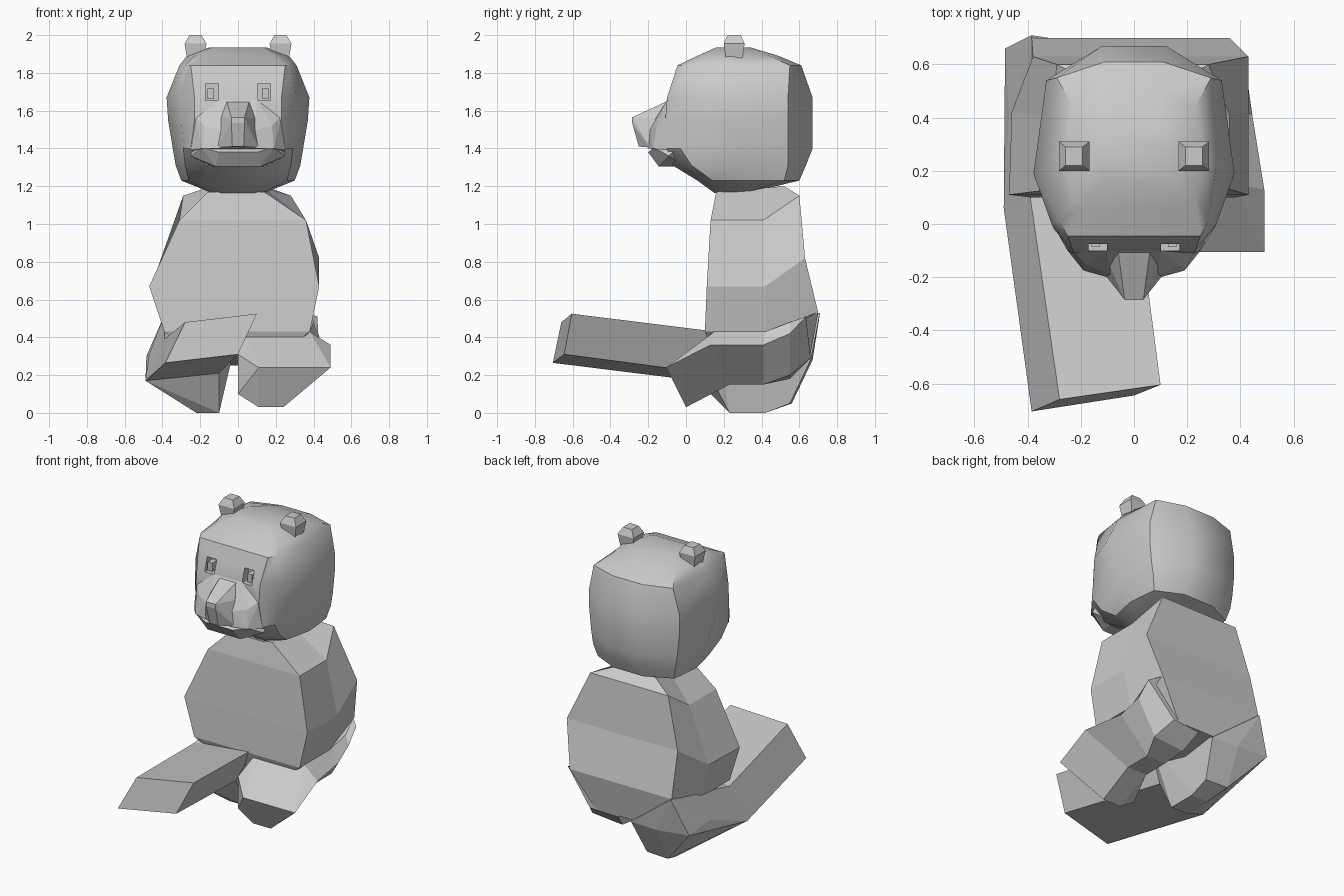
import bpy, bmesh
from math import radians

def finish(name, bm):
    bmesh.ops.recalc_face_normals(bm, faces=bm.faces)
    me = bpy.data.meshes.new(name)
    bm.to_mesh(me)
    bm.free()
    ob = bpy.data.objects.new(name, me)
    bpy.context.collection.objects.link(ob)
    return ob

def hull(name, pts):
    """Faceted convex block around a few corner points."""
    bm = bmesh.new()
    vs = [bm.verts.new(p) for p in pts]
    r = bmesh.ops.convex_hull(bm, input=vs)
    junk = {v for v in r["geom_interior"] + r["geom_unused"]
            if isinstance(v, bmesh.types.BMVert) and v.is_valid}
    bmesh.ops.delete(bm, geom=list(junk), context='VERTS')
    bmesh.ops.dissolve_limit(bm, angle_limit=radians(3), verts=bm.verts, edges=bm.edges)
    return finish(name, bm)

def loft(name, rings):
    """Skin closed rings of equal length and cap both ends."""
    bm = bmesh.new()
    vr = [[bm.verts.new(p) for p in r] for r in rings]
    n = len(rings[0])
    for a, b in zip(vr, vr[1:]):
        for i in range(n):
            bm.faces.new((a[i], a[(i+1) % n], b[(i+1) % n], b[i]))
    bm.faces.new(vr[0])
    bm.faces.new(vr[-1])
    return finish(name, bm)

def both(pts):
    return [(s*x, y, z) for x, y, z in pts for s in (1, -1)]

def box(name, c, d):
    return hull(name, [(c[0]+i*d[0]/2, c[1]+j*d[1]/2, c[2]+k*d[2]/2)
                       for i in (-1, 1) for j in (-1, 1) for k in (-1, 1)])

# torso: front, middle and back pairs as (left x, right x, y, z)
torso = [
    [(-.16, .14, .16, 1.17), (-.14, .14, .38, 1.19), (-.14, .14, .52, 1.2)],
    [(-.31, .36, .13, 1.02), (-.31, .36, .41, 1.02), (-.29, .28, .60, 1.15)],
    [(-.47, .43, .11, .67), (-.46, .43, .42, .67), (-.38, .43, .63, .82)],
    [(-.39, .38, .10, .43), (-.39, .38, .42, .43), (-.385, .36, .70, .53)],
    [(-.20, .22, .15, .30), (-.20, .22, .42, .25), (-.20, .20, .655, .29)]]
loft("torso", [[(r, y, z) for l, r, y, z in t] + [(l, y, z) for l, r, y, z in t[::-1]]
               for t in torso])

# stretched leg: slab plus the thigh behind it
knee = [(-.49, .06, .17), (-.39, .10, .39), (0, .16, .43), (-.10, .12, .21)]
loft("stretched_leg", [[(-.385, -.705, .265), (-.28, -.66, .48),
                        (.10, -.605, .525), (0, -.645, .31)], knee])
hull("stretched_thigh", knee + [
    (-.22, .23, 0), (-.10, .23, 0), (-.22, .42, 0), (-.10, .42, 0),
    (-.47, .42, .31), (-.40, .42, .44), (-.485, .66, .30), (-.385, .71, .53),
    (-.26, .56, .05), (-.10, .55, .05), (-.06, .66, .28), (-.25, .67, .28)])

# bent leg: shin in front, thigh behind
hull("bent_leg", [(.11, -.105, .24), (.49, -.105, .24), (.49, .13, .36), (.38, .15, .43),
                  (.04, .15, .43), (0, 0, .31), (0, 0, .10), (.11, 0, .03), (.24, 0, .03),
                  (.24, .23, .15), (.10, .23, .15)])
loft("bent_thigh", [
    [(.38, .15, .43), (.49, .13, .36), (.24, .23, .15), (.10, .23, .15), (.04, .15, .43)],
    [(.38, .42, .43), (.445, .41, .36), (.24, .41, .15), (.10, .41, .15), (.04, .42, .43)],
    [(.40, .55, .48), (.425, .55, .42), (.30, .55, .20), (.08, .55, .18), (.04, .55, .43)],
    [(.36, .69, .53), (.42, .635, .51), (.24, .66, .29), (.04, .65, .28), (.04, .62, .43)]])

# head: half outlines from face to back of skull at each height
half = [
    (1.165, [(.08, .15), (.13, .19), (.14, .25), (.13, .31), (.07, .33)]),
    (1.23, [(.16, .06), (.26, .14), (.30, .32), (.28, .52), (.11, .60)]),
    (1.31, [(.17, -.07), (.28, .03), (.33, .28), (.30, .54), (.12, .635)]),
    (1.40, [(.25, -.10), (.29, -.03), (.345, .27), (.315, .54), (.12, .67)]),
    (1.55, [(.23, -.11), (.30, -.02), (.37, .22), (.33, .54), (.12, .67)]),
    (1.67, [(.23, -.10), (.31, .00), (.378, .19), (.33, .54), (.12, .67)]),
    (1.84, [(.25, -.045), (.28, .01), (.31, .22), (.29, .55), (.11, .61)]),
    (1.89, [(.19, .06), (.23, .10), (.27, .24), (.23, .44), (.10, .49)]),
    (1.935, [(.12, .16), (.14, .19), (.15, .25), (.14, .31), (.11, .34)])]
head = loft("head", [[(x, y, z) for x, y in h] + [(-x, y, z) for x, y in h[::-1]]
                     for z, h in half])

# eye sockets cut into the face, with a small eye in each
bpy.context.view_layer.objects.active = head
for s, side in ((-1, "right"), (1, "left")):
    cutter = box("socket_cutter", (s*.137, -.09, 1.70), (.07, .11, .09))
    m = head.modifiers.new("socket", 'BOOLEAN')
    m.operation, m.object, m.solver = 'DIFFERENCE', cutter, 'EXACT'
    bpy.ops.object.modifier_apply(modifier=m.name)
    bpy.data.objects.remove(cutter)
    box(side + "_eye", (s*.145, -.06, 1.69), (.035, .05, .055))

# ears
for s, side in ((-1, "right"), (1, "left")):
    hull(side + "_ear", [(s*.225 + i*w, .255 + j*d, z) for i in (-1, 1) for j in (-1, 1)
                         for w, d, z in ((.045, .045, 1.88), (.058, .055, 1.955),
                                         (.032, .035, 2.0))])

# broad cheeks, chin and the narrow nose in front
hull("cheeks", both([(.10, -.20, 1.40), (.09, -.19, 1.50), (.19, -.175, 1.40),
                     (.18, -.155, 1.52), (.10, -.10, 1.66), (.25, -.10, 1.39),
                     (.23, -.10, 1.57)]))
hull("chin", both([(.12, -.145, 1.305), (.10, -.20, 1.38), (.19, -.17, 1.405),
                   (.25, -.09, 1.36), (.25, -.05, 1.40), (.15, -.02, 1.305)]))
hull("nose", both([(.035, -.285, 1.565), (.035, -.285, 1.535), (.03, -.25, 1.41),
                   (.11, -.19, 1.405), (.09, -.16, 1.56), (.06, -.10, 1.65)]))

# smooth skull with crisp jaw and brow
bpy.ops.object.select_all(action='DESELECT')
head.select_set(True)
bpy.context.view_layer.objects.active = head
bpy.ops.object.shade_smooth_by_angle(angle=radians(32))
